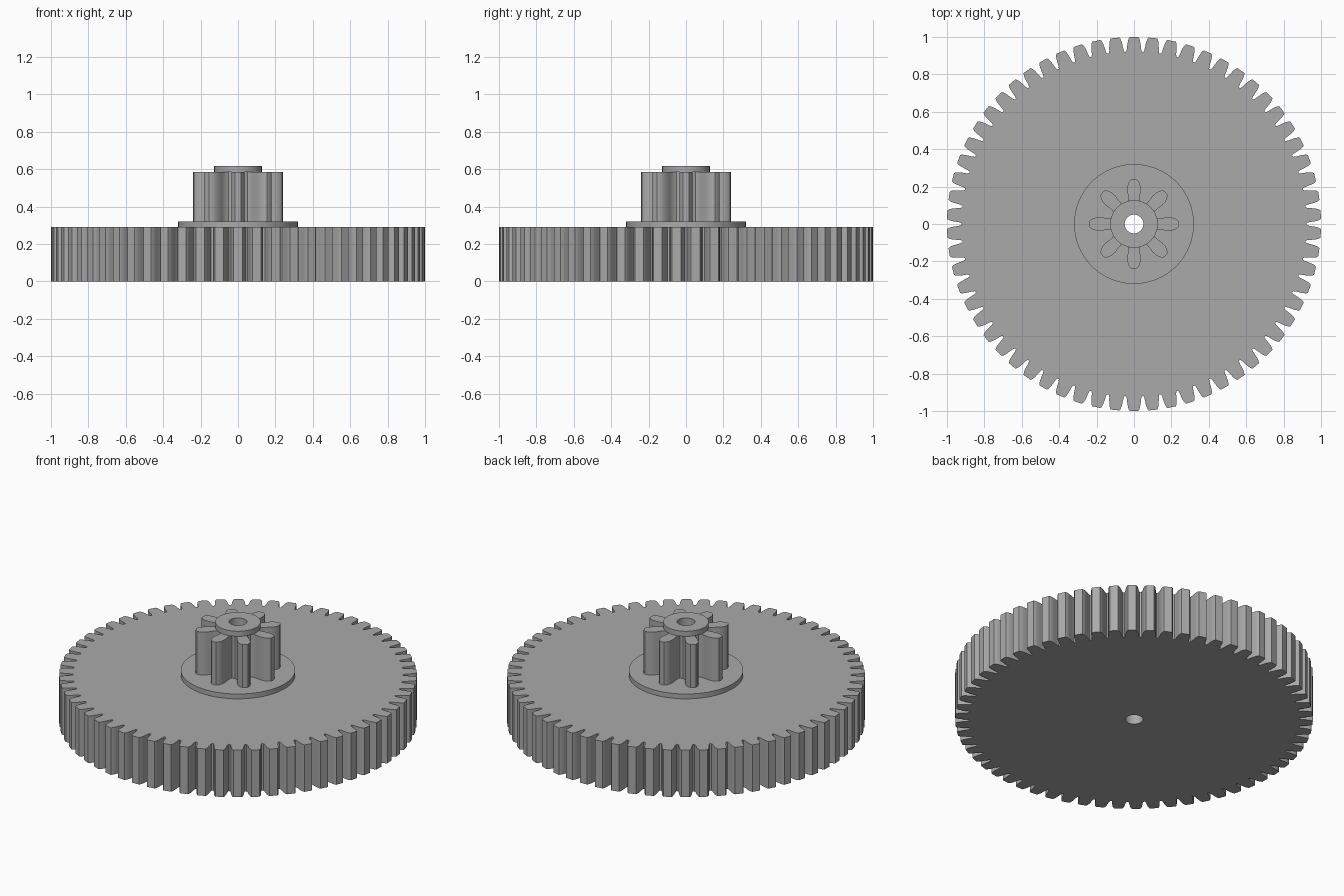
import bpy, bmesh
from math import asin, cos, sin, pi, tau

if "Cube" in bpy.data.objects:
    bpy.data.objects.remove(bpy.data.objects["Cube"])

grey = bpy.data.materials.new("mid grey")
grey.use_nodes = True
grey.diffuse_color = (0.4, 0.4, 0.4, 1)
grey.node_tree.nodes["Principled BSDF"].inputs["Base Color"].default_value = (0.4, 0.4, 0.4, 1)

BORE = 0.05


def circle(radius, count=96):
    return [(radius, tau * i / count) for i in range(count)]


def gear(teeth, flank):
    """Polar outline; flank holds (radius, half width) from root to tip."""
    half = [(r, asin(w / r)) for r, w in flank]
    outline = []
    for i in range(teeth):
        mid = pi / 2 + tau * i / teeth
        outline.append((flank[0][0], mid - pi / teeth))
        outline += [(r, mid - a) for r, a in half]
        outline += [(r, mid + a) for r, a in reversed(half) if a > 0]
    return outline


def bored_prism(name, outline, bottom, top):
    """Extrude a polar outline with the shaft bore through its middle."""
    bm = bmesh.new()

    def ring(z, bore):
        return [bm.verts.new(((BORE if bore else r) * cos(a), (BORE if bore else r) * sin(a), z))
                for r, a in outline]

    loops = [ring(bottom, False), ring(top, False), ring(top, True), ring(bottom, True)]
    n = len(outline)
    for k in range(4):
        a, b = loops[k], loops[(k + 1) % 4]
        for i in range(n):
            j = (i + 1) % n
            bm.faces.new((a[i], a[j], b[j], b[i]))
    bmesh.ops.recalc_face_normals(bm, faces=bm.faces)
    mesh = bpy.data.meshes.new(name)
    bm.to_mesh(mesh)
    bm.free()
    mesh.materials.append(grey)
    obj = bpy.data.objects.new(name, mesh)
    bpy.context.collection.objects.link(obj)
    bpy.ops.object.select_all(action="DESELECT")
    obj.select_set(True)
    bpy.context.view_layer.objects.active = obj
    bpy.ops.object.shade_smooth_by_angle(angle=0.5)


# Large wheel, flange, small pinion and end collar
wheel_flank = [(0.922, 0.042), (0.935, 0.038), (0.955, 0.036), (0.975, 0.033), (0.99, 0.029), (1.0, 0.023)]
pinion_flank = [(0.115, 0.036), (0.13, 0.03), (0.155, 0.032), (0.18, 0.036), (0.205, 0.035),
                (0.225, 0.028), (0.237, 0.016), (0.24, 0)]
bored_prism("large_wheel", gear(62, wheel_flank), 0, 0.29)
bored_prism("flange", circle(0.32), 0.29, 0.32)
bored_prism("pinion", gear(8, pinion_flank), 0.32, 0.585)
bored_prism("end_collar", circle(0.127, 64), 0.585, 0.617)
